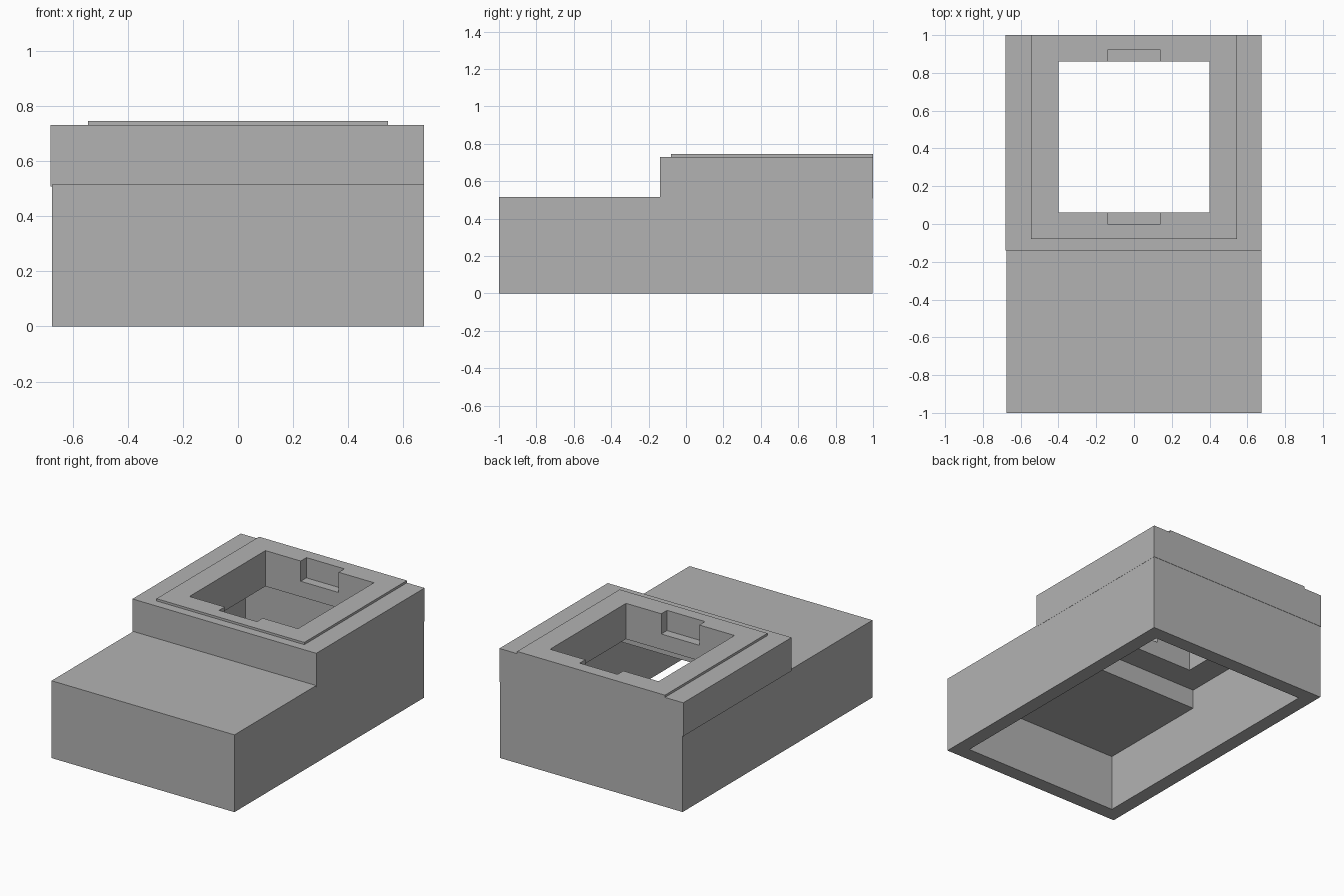
import bpy

old = bpy.data.objects.get("Cube")
if old:
    bpy.data.objects.remove(old, do_unlink=True)

grey = bpy.data.materials.new("plain grey")
grey.use_nodes = True
colour = (0.45, 0.45, 0.45, 1)
grey.diffuse_color = colour
grey.node_tree.nodes["Principled BSDF"].inputs["Base Color"].default_value = colour


def box(name, x, y, z):
    """Box from (min, max) ranges on each axis."""
    bpy.ops.mesh.primitive_cube_add(size=1)
    ob = bpy.context.object
    ob.name = name
    for v in ob.data.vertices:
        v.co = [r[0] if c < 0 else r[1] for r, c in zip((x, y, z), v.co)]
    ob.data.materials.append(grey)
    return ob


def cut(target, cutters):
    """Subtract each cutter from the target and apply."""
    bpy.context.view_layer.objects.active = target
    for c in cutters:
        mod = target.modifiers.new("cut", "BOOLEAN")
        mod.operation = "DIFFERENCE"
        mod.solver = "EXACT"
        mod.object = c
        bpy.ops.object.modifier_apply(modifier=mod.name)


# Main parts
base = box("base_shell", (-0.674, 0.674), (-1, 0.998), (0, 0.515))
block = box("raised_block", (-0.68, 0.675), (-0.14, 1), (0.507, 0.73))
rim = box("rim_plate", (-0.545, 0.545), (-0.08, 1), (0.73, 0.745))

# Cavity under the base, and the opening below the raised block
inner = (-0.578, 0.578)
cavity = box("cavity_cutter", inner, (-0.903, 0.903), (-0.1, 0.378))
opening = box("opening_cutter", inner, (-0.117, 0.903), (0.3, 0.6))

# Square window through the block, with a shallow notch front and back
window = box("window_cutter", (-0.4, 0.4), (0.06, 0.86), (0.4, 0.9))
notches = box("notch_cutter", (-0.14, 0.14), (0, 0.92), (0.61, 0.9))

cut(base, [cavity, opening])
for part in (block, rim):
    cut(part, [window, notches])

for helper in (cavity, opening, window, notches):
    bpy.data.objects.remove(helper, do_unlink=True)
